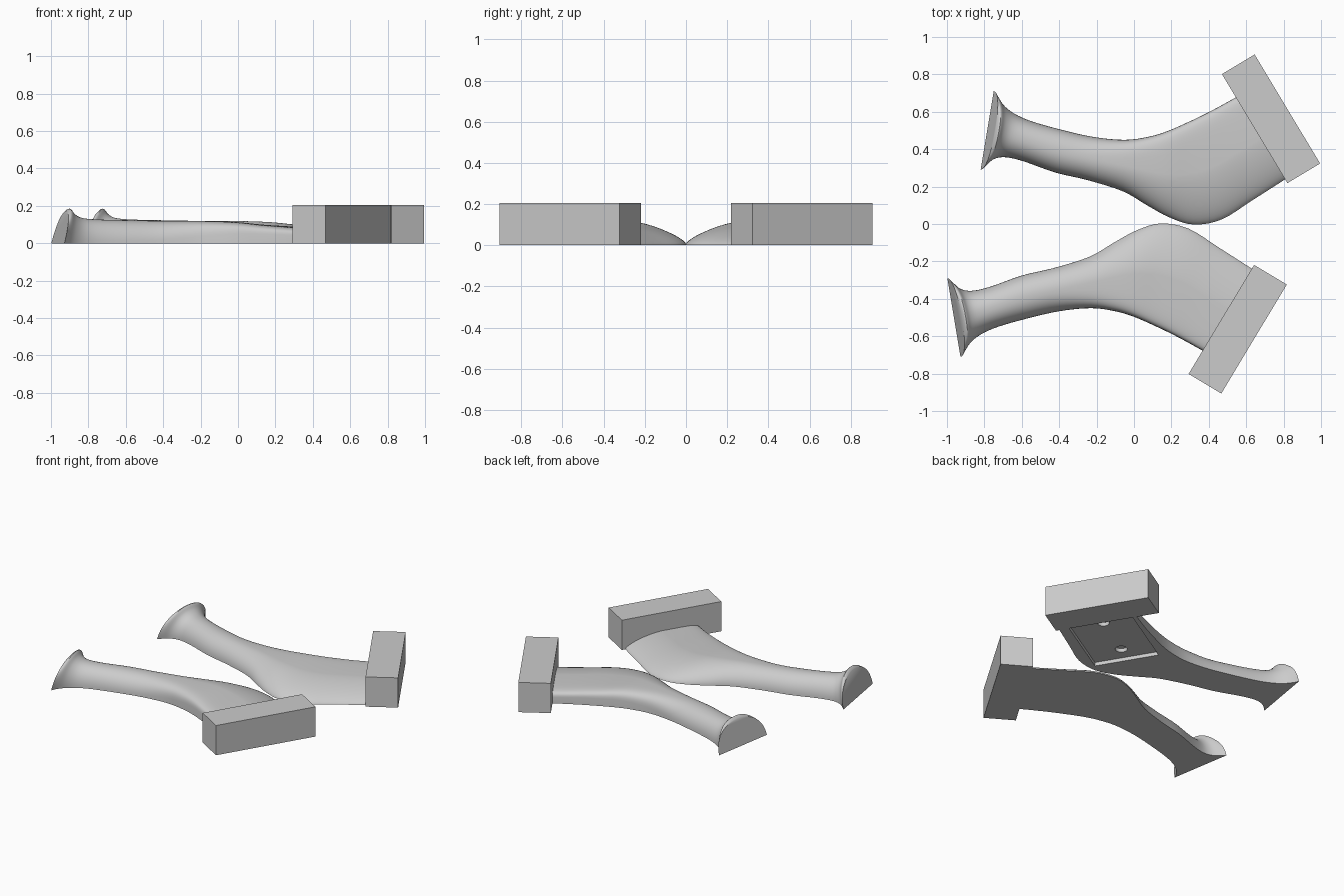
import bpy, bmesh
from math import sin, cos, pi, radians
from mathutils import Matrix, Vector

if "Cube" in bpy.data.objects:
    bpy.data.objects.remove(bpy.data.objects["Cube"], do_unlink=True)

grey = bpy.data.materials.new("plain grey")
grey.use_nodes = True
grey.diffuse_color = (0.6, 0.6, 0.6, 1)
grey.node_tree.nodes["Principled BSDF"].inputs["Base Color"].default_value = grey.diffuse_color

# Grip stations: outer edge x, y; belly edge x, y; height
STATIONS = [
    (-.75, .71, -.82, .29, .17),
    (-.735, .68, -.80, .31, .185),
    (-.70, .635, -.755, .345, .157),
    (-.64, .59, -.69, .357, .136),
    (-.55, .55, -.59, .335, .127),
    (-.40, .507, -.42, .275, .123),
    (-.22, .466, -.25, .235, .12),
    (-.05, .45, -.06, .175, .12),
    (.08, .467, .07, .10, .117),
    (.18, .497, .19, .035, .112),
    (.29, .545, .32, -.003, .10),
    (.38, .588, .47, .025, .092),
    (.46, .63, .63, .125, .085),
    (.55, .68, .81, .24, .08),
]
SUBSTEPS = 4
ARC = 28
TILT = Matrix.Rotation(radians(31), 4, 'Z')
BLOCK_CENTRE = Vector((.7325, .5625, 0))
POCKET_ORIGIN = Vector((.645, .46, 0))


def catmull(p0, p1, p2, p3, t):
    """Smooth interpolation between two stations."""
    return [b + .5 * t * (c - a + t * (2 * a - 5 * b + 4 * c - d + t * (3 * (b - c) + d - a)))
            for a, b, c, d in zip(p0, p1, p2, p3)]


def blend(value, start, end):
    t = max(0, min(1, (value - start) / (end - start)))
    return t * t * (3 - 2 * t)


def smooth_stations():
    last = len(STATIONS) - 1
    for i in range(last):
        near = [STATIONS[max(0, min(last, i + k))] for k in (-1, 0, 1, 2)]
        for step in range(SUBSTEPS):
            yield catmull(*near, step / SUBSTEPS)
    yield STATIONS[-1]


def section(station):
    """Domed section that turns into a walled outer edge and thin belly."""
    ox, oy, bx, by, height = station
    outer, belly = Vector((ox, oy, 0)), Vector((bx, by, 0))
    wide = blend(ox, -.3, .4)
    lean = .25 * (1 - blend(ox, -.75, -.6))
    points = []
    for k in range(ARC + 1):
        angle = pi * k / ARC
        c, s = cos(angle), max(0, sin(angle))
        power = 2.2 + 4.5 * wide if c > 0 else 2.1 - .55 * wide
        side = (1 if c > 0 else -1) * abs(c) ** (2 / power)
        z = height * s ** (2 / power) if 0 < k < ARC else 0
        point = belly.lerp(outer, (side + 1) / 2)
        points.append(point + Vector((lean * z, 0, z)))
    return points


def finish(bm, name, place):
    bm.transform(place)
    bmesh.ops.recalc_face_normals(bm, faces=bm.faces)
    mesh = bpy.data.meshes.new(name)
    bm.to_mesh(mesh)
    bm.free()
    obj = bpy.data.objects.new(name, mesh)
    bpy.context.collection.objects.link(obj)
    mesh.materials.append(grey)
    return obj


def make_box(name, size, local, origin, place):
    bm = bmesh.new()
    bmesh.ops.create_cube(bm, size=1)
    bm.transform(Matrix.Translation(origin) @ TILT @ Matrix.Translation(local)
                 @ Matrix.Diagonal((*size, 1)))
    return finish(bm, name, place)


def make_hole(along, place):
    bm = bmesh.new()
    bmesh.ops.create_cone(bm, cap_ends=True, segments=32, radius1=.038, radius2=.038, depth=.1)
    bm.transform(Matrix.Translation(POCKET_ORIGIN) @ TILT @ Matrix.Translation((along, 0, 0)))
    return finish(bm, "hole_cutter", place)


def make_grip(name, place):
    bm = bmesh.new()
    rings = [[bm.verts.new(p) for p in section(s)] for s in smooth_stations()]
    for a, b in zip(rings, rings[1:]):
        for k in range(ARC + 1):
            n = (k + 1) % (ARC + 1)
            bm.faces.new((a[k], a[n], b[n], b[k]))
    bm.faces.new(rings[0])
    bm.faces.new(rings[-1])
    return finish(bm, name, place)


def cut(obj, cutter):
    cutter.hide_render = True
    mod = obj.modifiers.new("recess", 'BOOLEAN')
    mod.operation = 'DIFFERENCE'
    mod.solver = 'EXACT'
    mod.object = cutter
    bpy.context.view_layer.objects.active = obj
    bpy.ops.object.modifier_apply(modifier=mod.name)
    bpy.data.objects.remove(cutter, do_unlink=True)


# The front half is the back half mirrored across y and shifted
halves = {
    "back": Matrix.Identity(4),
    "front": Matrix.Translation((-.178, 0, 0)) @ Matrix.Diagonal((1, -1, 1, 1)),
}
for side, place in halves.items():
    grip = make_grip(side + "_grip", place)

    # Shallow pocket and two blind holes in the flat underside
    cut(grip, make_box("pocket_cutter", (.57, .42, .1), (-.185, 0, -.025), POCKET_ORIGIN, place))
    for along in (-.365, -.02):
        cut(grip, make_hole(along, place))

    bpy.ops.object.select_all(action='DESELECT')
    grip.select_set(True)
    bpy.context.view_layer.objects.active = grip
    bpy.ops.object.shade_smooth_by_angle(angle=radians(35))

    # End block
    make_box(side + "_end_block", (.204, .68, .205), (0, 0, .1025), BLOCK_CENTRE, place)
